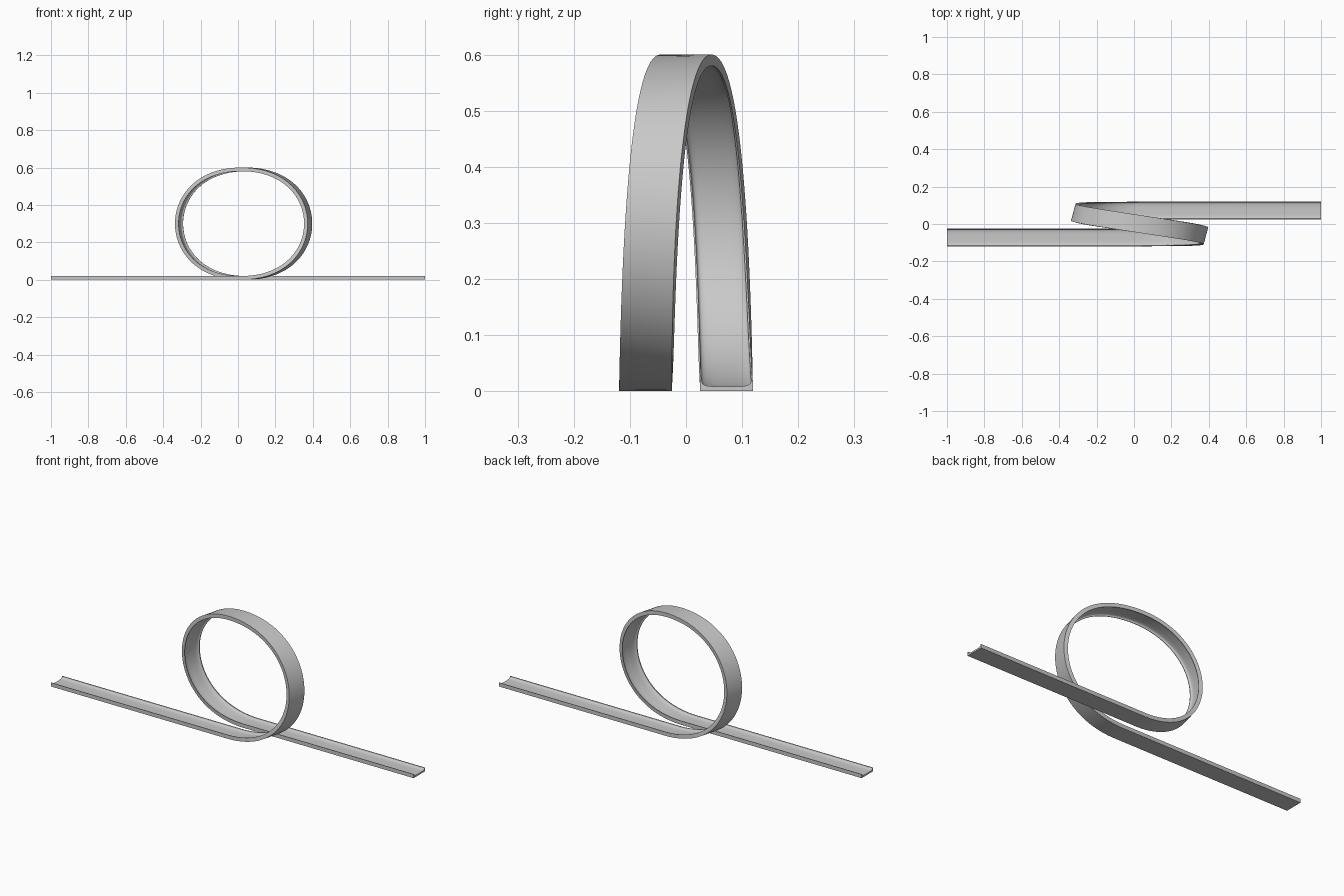
import bpy
import bmesh
import math
from mathutils import Vector
from mathutils.geometry import interpolate_bezier

if "Cube" in bpy.data.objects:
    bpy.data.objects.remove(bpy.data.objects["Cube"])

LANE = 0.072      # sideways offset of each straight lane
MID = 0.03        # x of the loop centre
REACH = 0.473     # handle length of the loop
TOP = 0.6
HALF = 0.047      # half the track width
FLOOR, RIM = 0.008, 0.02
LEAN = Vector((math.sin(math.radians(15)), math.cos(math.radians(15)), 0))

# Path: straight lane, rising half loop, falling half loop, straight lane
start = Vector((MID, -LANE, 0))
crest = Vector((MID, 0, TOP))
finish = Vector((MID, LANE, 0))
rise = interpolate_bezier(start, start + Vector((REACH, 0, 0)),
                          crest + Vector((REACH, -LANE, 0)), crest, 65)
fall = interpolate_bezier(crest, crest + Vector((-REACH, LANE, 0)),
                          finish + Vector((-REACH, 0, 0)), finish, 65)
path = [Vector((-1, -LANE, 0))] + rise + fall[1:] + [Vector((1, LANE, 0))]

# Cross-section: flat base, narrow rims and a rounded channel
profile = [(-HALF, 0), (HALF, 0), (HALF, RIM)]
STEPS = 24
for i in range(STEPS + 1):
    u = math.cos(math.pi * i / STEPS)
    dip = (1 - abs(u) ** 3.5) ** (1 / 3.5)
    profile.append((u * (HALF - 0.003), RIM - (RIM - FLOOR) * dip))
profile.append((-HALF, RIM))

# Sweep the section along the path
bm = bmesh.new()
rings = []
last = len(path) - 1
for i, p in enumerate(path):
    if i <= 1 or i >= last - 1:
        tangent = Vector((1, 0, 0))
    else:
        tangent = (path[i + 1] - path[i - 1]).normalized()
    across = (LEAN - tangent * LEAN.dot(tangent)).normalized()
    up = tangent.cross(across)
    rings.append([bm.verts.new(p + across * a + up * b) for a, b in profile])
count = len(profile)
for r, s in zip(rings, rings[1:]):
    for j in range(count):
        k = (j + 1) % count
        bm.faces.new((r[j], r[k], s[k], s[j]))
bm.faces.new(rings[0])
bm.faces.new(rings[-1])
bmesh.ops.recalc_face_normals(bm, faces=bm.faces)
mesh = bpy.data.meshes.new("loop_track")
bm.to_mesh(mesh)
bm.free()

# Plain grey finish
grey = bpy.data.materials.new("plain_grey")
grey.use_nodes = True
colour = (0.58, 0.58, 0.58, 1)
grey.diffuse_color = colour
grey.node_tree.nodes["Principled BSDF"].inputs["Base Color"].default_value = colour
mesh.materials.append(grey)

track = bpy.data.objects.new("loop_track", mesh)
bpy.context.collection.objects.link(track)
bpy.ops.object.select_all(action='DESELECT')
track.select_set(True)
bpy.context.view_layer.objects.active = track
bpy.ops.object.shade_smooth_by_angle(angle=math.radians(35))
